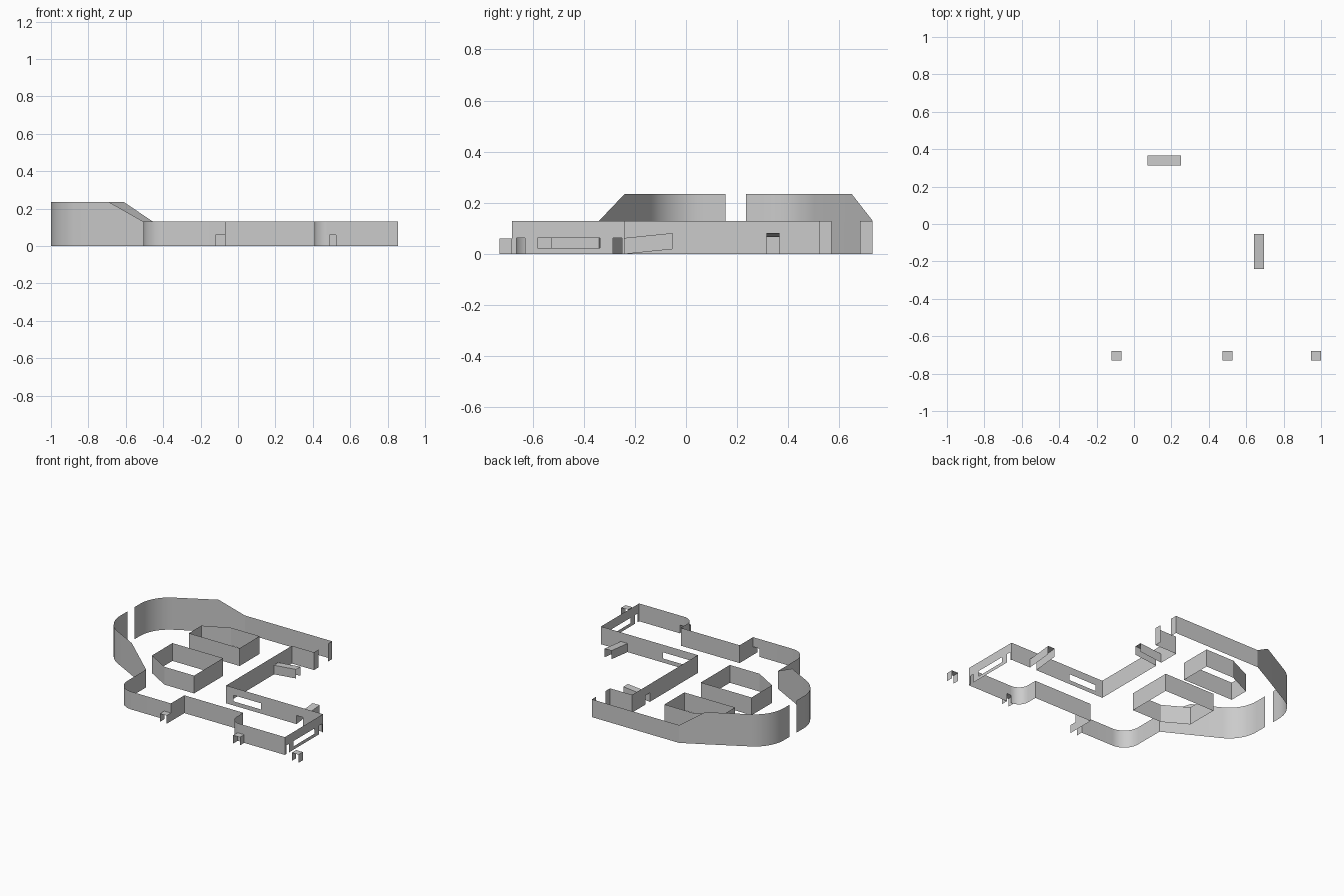
import bpy, math
from mathutils import Vector

if "Cube" in bpy.data.objects:
    bpy.data.objects.remove(bpy.data.objects["Cube"])

LOW, HIGH = 0.13, 0.235


def make(name, quads):
    verts, index, faces = [], {}, []
    for q in quads:
        f = []
        for p in q:
            k = tuple(round(c, 4) for c in p)
            if k not in index:
                index[k] = len(verts)
                verts.append(k)
            f.append(index[k])
        faces.append(f)
    me = bpy.data.meshes.new(name)
    me.from_pydata(verts, [], faces)
    ob = bpy.data.objects.new(name, me)
    bpy.context.collection.objects.link(ob)
    bpy.ops.object.select_all(action='DESELECT')
    ob.select_set(True)
    bpy.context.view_layer.objects.active = ob
    bpy.ops.object.shade_smooth_by_angle(angle=math.radians(25))
    return ob


def rounded(path, steps=10):
    """path items: (x, y, top, corner cut, openings of the leg that follows)"""
    out = []
    for i, (x, y, top, cut, holes) in enumerate(path):
        c = Vector((x, y))
        if not cut:
            out.append((c, top, holes))
            continue
        u = (Vector(path[i - 1][:2]) - c).normalized()
        v = (Vector(path[i + 1][:2]) - c).normalized()
        half = u.angle(v) / 2
        r = cut * math.tan(half)
        centre = c + (u + v).normalized() * (r / math.sin(half))
        a, b = c + u * cut - centre, c + v * cut - centre
        ang = a.angle(b)
        for k in range(steps + 1):
            t = k / steps
            p = centre + (a * math.sin((1 - t) * ang) + b * math.sin(t * ang)) / math.sin(ang)
            out.append((p, top, holes if k == steps else []))
    return out


def wall(name, path):
    pts, quads = rounded(path), []
    for (p, tp, holes), (q, tq, _) in zip(pts, pts[1:]):
        axis = 0 if abs(q.x - p.x) > abs(q.y - p.y) else 1

        def panel(t0, t1, z0=0, z1=None):
            if t1 - t0 < 1e-4:
                return
            a, b = p.lerp(q, t0), p.lerp(q, t1)
            za = tp + (tq - tp) * t0 if z1 is None else z1
            zb = tp + (tq - tp) * t1 if z1 is None else z1
            quads.append([(*a, z0), (*b, z0), (*b, zb), (*a, za)])

        cuts = sorted((*sorted((c - p[axis]) / (q[axis] - p[axis]) for c in h[:2]), *h[2:])
                      for h in holes)
        at = 0
        for t0, t1, z0, z1 in cuts:
            panel(at, t0)
            panel(t0, t1, z1)
            if z0 > 0:
                panel(t0, t1, 0, z0)
            at = t1
        panel(at, 1)
    return make(name, quads)


def canopy(name, start, end, width, height, rise=0):
    """open-ended tunnel: a roof and two sides"""
    s, e = Vector(start), Vector(end)
    d = (e - s).normalized()
    n = Vector((-d.y, d.x)) * width / 2
    sl, sr, el, er = s + n, s - n, e + n, e - n
    h = height
    make(name, [
        [(*sr, h), (*er, h + rise), (*el, h + rise), (*sl, h)],
        [(*sr, 0), (*er, rise), (*er, h + rise), (*sr, h)],
        [(*el, rise), (*sl, 0), (*sl, h), (*el, h + rise)]])


# back wall, from the rear doorway round to the left gap
wall("back_wall", [
    (.25, .68, LOW, 0, []), (.25, .73, LOW, 0, []), (-.455, .73, LOW, 0, []),
    (-.61, .648, HIGH, 0, []), (-1, .435, HIGH, .14, []), (-1, .235, HIGH, 0, [])])

# main wall, from the left gap round the front and right wing
wall("main_wall", [
    (-1, .155, HIGH, 0, []), (-1, -.073, HIGH, .14, []), (-.69, -.24, HIGH, 0, []),
    (-.505, -.34, LOW, 0, []),
    (-.505, -.68, LOW, .12, [(-.12, -.066, 0, .06)]),
    (-.066, -.68, LOW, 0, []), (-.066, -.525, LOW, 0, []), (.41, -.525, LOW, 0, []),
    (.41, -.68, LOW, .08, [(.473, .525, 0, .06)]),
    (.855, -.68, LOW, 0, [(-.663, -.63, 0, .063), (-.58, -.337, .024, .063),
                          (-.286, -.25, 0, .063)]),
    (.855, -.24, LOW, 0, [(.64, .695, 0, .063), (.13, .355, .03, .075)]),
    (.072, -.24, LOW, 0, [(.314, .365, 0, .067)]),
    (.072, .52, LOW, 0, []), (.25, .52, LOW, 0, []), (.25, .57, LOW, 0, [])])

# two inner enclosures
for name, ring in (
        ("front_enclosure", [(-.6, .10), (-.6, -.135), (-.43, -.235), (-.19, -.235), (-.19, .10)]),
        ("rear_enclosure", [(-.6, .435), (-.6, .29), (-.19, .29), (-.19, .52), (-.42, .52)])):
    wall(name, [(x, y, LOW, 0, []) for x, y in ring + ring[:1]])

# door canopies
for i, x in enumerate((-.093, .499, .973)):
    canopy(f"front_canopy_{i + 1}", (x, -.68), (x, -.73), .054, .06)
canopy("right_ramp_canopy", (.668, -.24), (.668, -.053), .055, .063, .019)
canopy("rear_ramp_canopy", (.072, .34), (.25, .34), .052, .066, .017)
